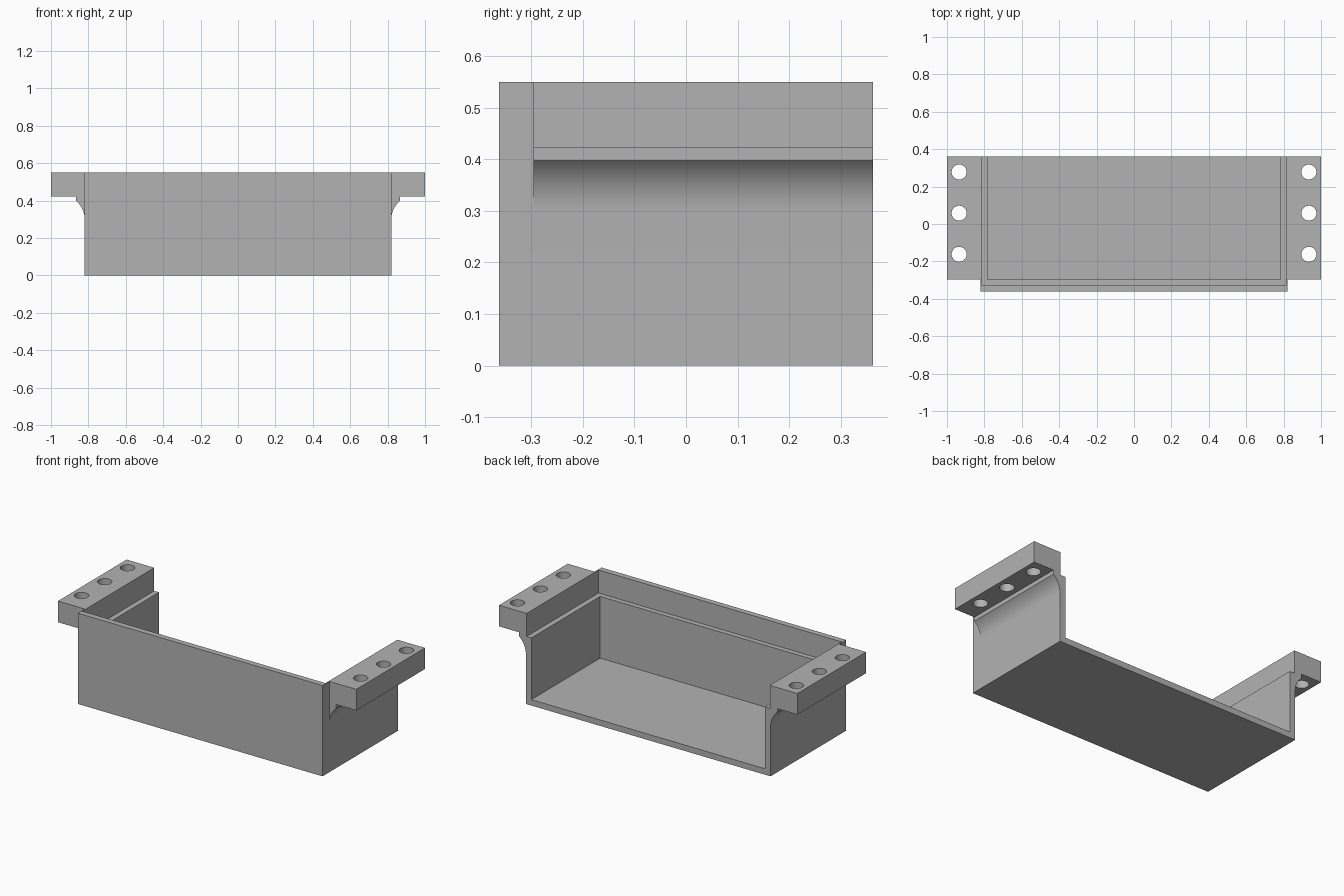
import bpy
import bmesh
from math import cos, sin, radians

cube = bpy.data.objects.get("Cube")
if cube:
    bpy.data.objects.remove(cube, do_unlink=True)

# Main dimensions
HALF_W, DEPTH, TOP = 0.82, 0.362, 0.55
INNER_Y = -0.296           # inner side of the front wall, start of the flanges
FLANGE_Z, LEDGE_Z = 0.422, 0.41

grey = bpy.data.materials.new("grey plastic")
grey.use_nodes = True
colour = (0.45, 0.45, 0.45, 1)
grey.diffuse_color = colour
grey.node_tree.nodes["Principled BSDF"].inputs["Base Color"].default_value = colour


def prism(name, profile, y0, y1):
    """Extrude an x-z outline along y."""
    bm = bmesh.new()
    face = bm.faces.new([bm.verts.new((x, y0, z)) for x, z in profile])
    new = bmesh.ops.extrude_face_region(bm, geom=[face])["geom"]
    verts = [v for v in new if isinstance(v, bmesh.types.BMVert)]
    bmesh.ops.translate(bm, verts=verts, vec=(0, y1 - y0, 0))
    bmesh.ops.recalc_face_normals(bm, faces=bm.faces)
    mesh = bpy.data.meshes.new(name)
    bm.to_mesh(mesh)
    bm.free()
    mesh.materials.append(grey)
    obj = bpy.data.objects.new(name, mesh)
    bpy.context.collection.objects.link(obj)
    return obj


def box(name, half_x, z0, z1, y0, y1):
    return prism(name, [(-half_x, z0), (half_x, z0), (half_x, z1), (-half_x, z1)], y0, y1)


def combine(target, tool, operation):
    """Apply a boolean and discard the tool."""
    mod = target.modifiers.new("boolean", "BOOLEAN")
    mod.operation, mod.solver, mod.object = operation, "EXACT", tool
    bpy.context.view_layer.objects.active = target
    bpy.ops.object.modifier_apply(modifier=mod.name)
    bpy.data.objects.remove(tool, do_unlink=True)


# Outer block of the tray
tray = box("open_tray", HALF_W, 0, TOP, -DEPTH, DEPTH)

# Mounting flanges, each with a concave bracing fillet underneath
R, ARC_Z = 0.127, 0.30
arc = [(HALF_W + R - R * cos(radians(a)), ARC_Z + R * sin(radians(a)))
       for a in range(50, -1, -5)]
outline = [(0.8, ARC_Z), (0.8, TOP), (1, TOP), (1, FLANGE_Z),
           (arc[0][0], FLANGE_Z)] + arc
for side in (-1, 1):
    flange = prism("flange", [(side * x, z) for x, z in outline], INNER_Y, DEPTH)
    combine(tray, flange, "UNION")

# Cavity open at the back, with a wider recess forming the lid ledge
combine(tray, box("cavity", 0.783, 0.036, 1, INNER_Y, 1), "DIFFERENCE")
combine(tray, box("lid_recess", 0.815, LEDGE_Z, 1, -0.327, 1), "DIFFERENCE")

# Three screw holes through each flange
for side in (-1, 1):
    for y in (-0.162, 0.058, 0.278):
        bpy.ops.mesh.primitive_cylinder_add(
            vertices=40, radius=0.04, depth=0.4, location=(side * 0.935, y, 0.5))
        drill = bpy.context.object
        drill.data.materials.append(grey)
        combine(tray, drill, "DIFFERENCE")

# Smooth the fillets and holes, keep the edges sharp
bpy.ops.object.select_all(action="DESELECT")
tray.select_set(True)
bpy.context.view_layer.objects.active = tray
bpy.ops.object.shade_smooth_by_angle(angle=radians(30))
